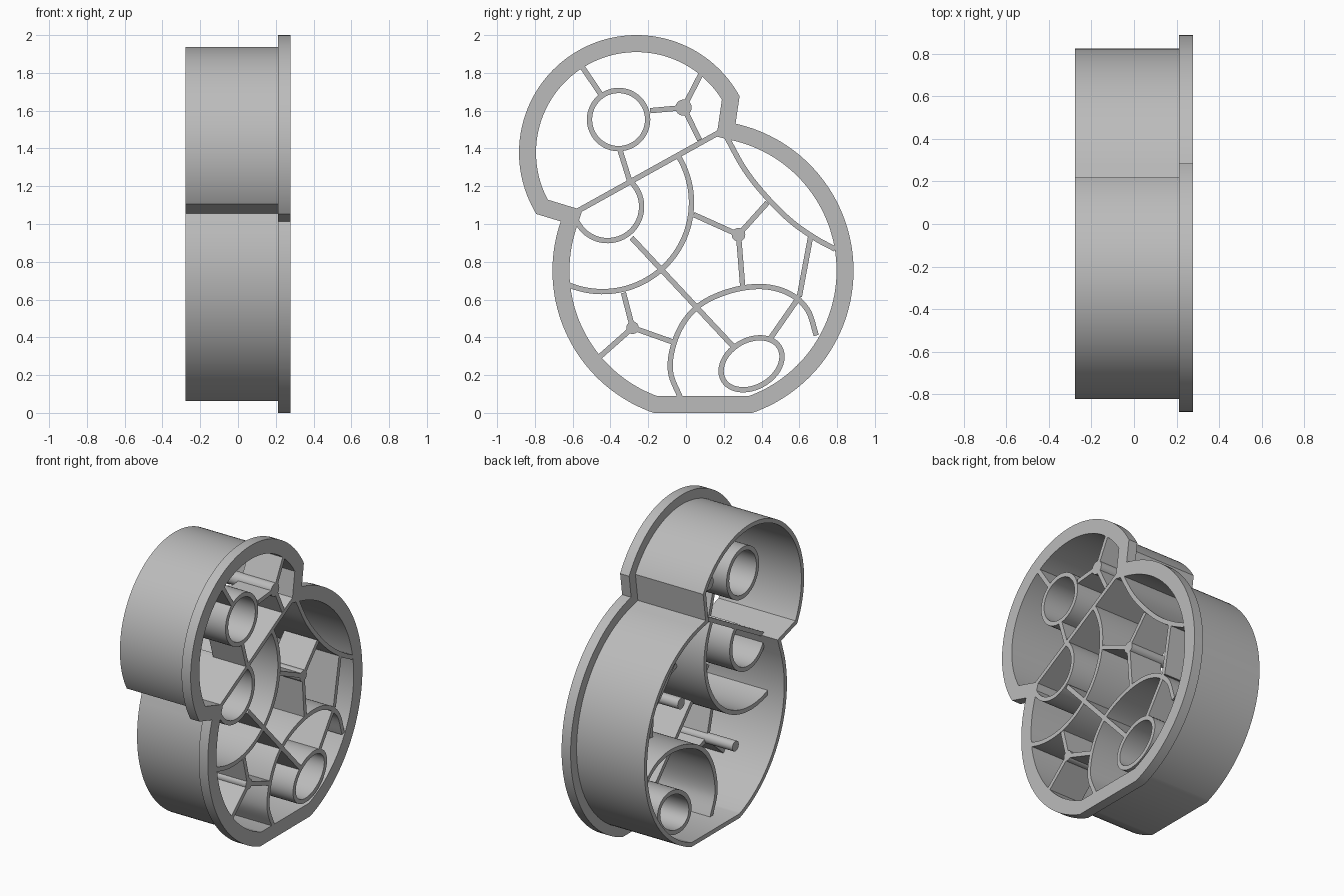
import bpy
import bmesh
from math import sin, cos, radians
from mathutils import Vector

cube = bpy.data.objects.get("Cube")
if cube:
    bpy.data.objects.remove(cube, do_unlink=True)

grey = bpy.data.materials.new("grey_plastic")
grey.use_nodes = True
grey.diffuse_color = (0.5, 0.5, 0.5, 1)
grey.node_tree.nodes["Principled BSDF"].inputs["Base Color"].default_value = (0.5, 0.5, 0.5, 1)

FRONT, STEP, DEEP, BACK, SHALLOW = 0.277, 0.212, -0.16, -0.277, 0.04
RIB = 0.028


def arc(cy, cz, r, a0, a1, n=48, rz=None, tilt=0):
    """Points on a circular or tilted elliptical arc in the y-z plane."""
    c, s = cos(radians(tilt)), sin(radians(tilt))
    pts = []
    for i in range(n + 1):
        a = radians(a0 + (a1 - a0) * i / n)
        u, v = r * cos(a), (rz or r) * sin(a)
        pts.append(Vector((cy + u * c - v * s, cz + u * s + v * c)))
    return pts


def spline(points, n=8):
    """Smooth curve through the given points."""
    p = [Vector(q) for q in points]
    p = [2 * p[0] - p[1]] + p + [2 * p[-1] - p[-2]]
    out = []
    for a, b, c, d in zip(p, p[1:], p[2:], p[3:]):
        for i in range(n):
            t = i / n
            out.append(0.5 * (2 * b + (c - a) * t + (2 * a - 5 * b + 4 * c - d) * t * t
                              + (3 * b - a - 3 * c + d) * t ** 3))
    return out + [p[-2]]


def offset(pts, dist, closed):
    """Shift a path to its left by dist, with mitred corners."""
    n, out = len(pts), []
    for i, p in enumerate(pts):
        before = pts[i - 1] if closed or i else None
        after = pts[(i + 1) % n] if closed or i < n - 1 else None
        d1 = (p - before).normalized() if before is not None else (after - p).normalized()
        d2 = (after - p).normalized() if after is not None else d1
        n1, n2 = Vector((-d1.y, d1.x)), Vector((-d2.y, d2.x))
        m = (n1 + n2).normalized()
        out.append(p + m * dist / max(m.dot(n1), 0.4))
    return out


def finish(name, bm):
    bmesh.ops.recalc_face_normals(bm, faces=bm.faces)
    mesh = bpy.data.meshes.new(name)
    bm.to_mesh(mesh)
    bm.free()
    mesh.materials.append(grey)
    obj = bpy.data.objects.new(name, mesh)
    bpy.context.collection.objects.link(obj)
    bpy.ops.object.select_all(action="DESELECT")
    obj.select_set(True)
    bpy.context.view_layer.objects.active = obj
    bpy.ops.object.shade_smooth_by_angle(angle=radians(30))
    return obj


def band(name, pts, left, right, x0, x1, closed=False):
    """Extrude the strip between two offsets of a path from x0 to x1."""
    bm = bmesh.new()
    rings = [[bm.verts.new((x, p.x, p.y)) for p in offset(pts, d, closed)]
             for x, d in ((x0, left), (x1, left), (x1, right), (x0, right))]
    n = len(pts)
    for i in range(n if closed else n - 1):
        j = (i + 1) % n
        for k in range(4):
            a, b = rings[k], rings[(k + 1) % 4]
            bm.faces.new((a[i], a[j], b[j], b[i]))
    if not closed:
        bm.faces.new([r[0] for r in rings])
        bm.faces.new([r[-1] for r in rings])
    return finish(name, bm)


def rib(name, pts, back=DEEP):
    return band(name, [Vector(p) for p in pts], RIB / 2, -RIB / 2, back, FRONT)


def tube(name, pts):
    return band(name, pts[:-1], RIB / 2, -RIB / 2, DEEP, FRONT, closed=True)


def post(name, y, z, r):
    bm = bmesh.new()
    pts = arc(y, z, r, 0, 360, 24)[:-1]
    face = bm.faces.new([bm.verts.new((DEEP, p.x, p.y)) for p in pts])
    new = bmesh.ops.extrude_face_region(bm, geom=[face])["geom"]
    verts = [v for v in new if isinstance(v, bmesh.types.BMVert)]
    bmesh.ops.translate(bm, verts=verts, vec=(FRONT - DEEP, 0, 0))
    finish(name, bm)


# Outline: round head, round body and flat base
outline = (arc(-0.262, 1.378, 0.622, 28.7, 211.5, 72)
           + arc(0.09, 0.753, 0.797, 160.9, 250.9, 40)
           + arc(0.09, 0.753, 0.797, 289.1, 437.5, 64))
band("front_flange", outline, 0, 0.09, STEP, FRONT, closed=True)
band("outer_wall", outline, 0.062, 0.09, BACK, STEP + 0.01, closed=True)

# Tubes
tube("head_tube", arc(-0.357, 1.553, 0.154, 0, 360))
tube("lower_tube", arc(0.347, 0.26, 0.172, 0, 360, rz=0.124, tilt=30))

# Deep curved and straight dividers
rib("neck_divider", [(-0.58, 1.065), (0.185, 1.49)])
rib("neck_half_tube", arc(-0.415, 1.092, 0.18, 53, -154))
rib("shoulder_arc", arc(-0.442, 1.113, 0.471, 33, -112))
rib("side_arc", spline([(0.215, 1.46), (0.31, 1.29), (0.42, 1.15), (0.55, 1.02),
                        (0.68, 0.927), (0.79, 0.867)]))
rib("lower_arch", spline([(-0.03, 0.08), (-0.082, 0.217), (-0.066, 0.36), (-0.003, 0.493),
                          (0.098, 0.588), (0.257, 0.652), (0.415, 0.668), (0.548, 0.631),
                          (0.643, 0.546), (0.69, 0.41)]))

# Three-way posts with their spokes
JOINTS = {
    "head": ((-0.013, 1.616), 0.043, [(-0.19, 1.6), (0.082, 1.8), (0.072, 1.445)]),
    "chest": ((0.278, 0.943), 0.036, [(0.04, 1.05), (0.431, 1.113), (0.3, 0.67)]),
    "hip": ((-0.283, 0.451), 0.033, [(-0.331, 0.636), (-0.465, 0.29), (-0.071, 0.376)]),
}
for name, (centre, radius, ends) in JOINTS.items():
    post(name + "_post", *centre, radius)
    for i, end in enumerate(ends):
        rib(f"{name}_spoke_{i + 1}", [centre, end], SHALLOW)

# Shallow single braces
BRACES = {
    "head_upper_brace": [(-0.555, 1.84), (-0.44, 1.67)],
    "head_lower_brace": [(-0.352, 1.4), (-0.299, 1.23)],
    "diagonal_brace": [(-0.288, 0.927), (0.257, 0.344)],
    "side_brace": [(0.659, 0.93), (0.6, 0.615)],
    "tube_brace": [(0.6, 0.615), (0.44, 0.385)],
}
for name, pts in BRACES.items():
    rib(name, pts, SHALLOW)
